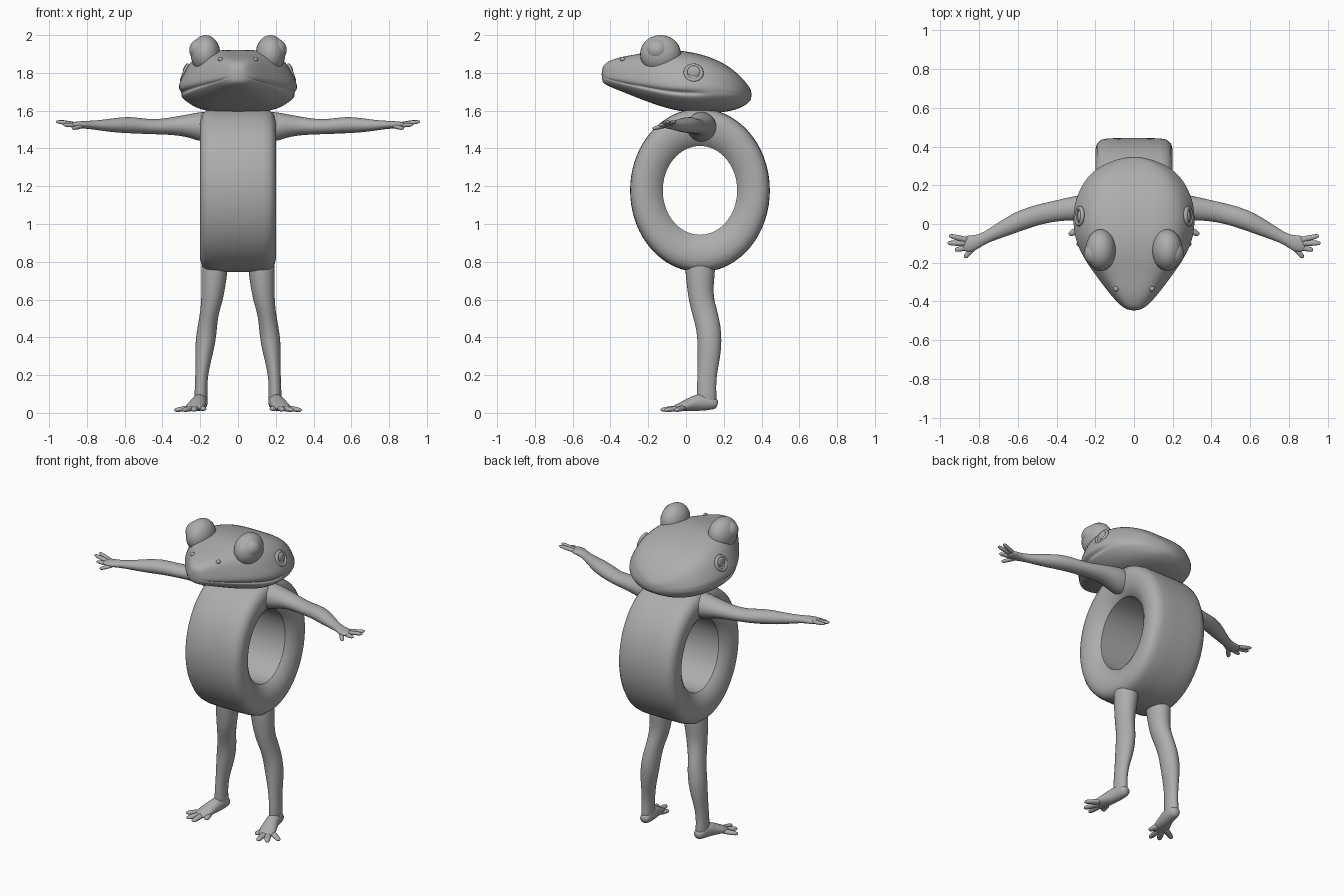
import bpy, bmesh, math
from mathutils import Vector

skin = bpy.data.materials.new("plain grey")
skin.diffuse_color = (0.42, 0.42, 0.42, 1)


def finish(name, bm, mirror=False, subsurf=0, angle=180):
    """Turn a bmesh into a smooth, optionally mirrored object."""
    bmesh.ops.recalc_face_normals(bm, faces=bm.faces)
    me = bpy.data.meshes.new(name)
    bm.to_mesh(me)
    bm.free()
    me.materials.append(skin)
    me.shade_smooth()
    if angle < 180:
        me.set_sharp_from_angle(angle=math.radians(angle))
    ob = bpy.data.objects.new(name, me)
    bpy.context.collection.objects.link(ob)
    if mirror:
        ob.modifiers.new("mirror", 'MIRROR').use_mirror_merge = False
    if subsurf:
        m = ob.modifiers.new("smooth", 'SUBSURF')
        m.levels = m.render_levels = subsurf
    return ob


def loft(bm, rings, caps=True):
    """Skin closed rings of points; without caps the rings close into a loop."""
    vs = [[bm.verts.new(p) for p in r] for r in rings]
    n = len(vs[0])
    pairs = list(zip(vs, vs[1:])) + ([] if caps else [(vs[-1], vs[0])])
    for a, b in pairs:
        for i in range(n):
            j = (i + 1) % n
            bm.faces.new((a[i], a[j], b[j], b[i]))
    if caps:
        bm.faces.new(vs[0])
        bm.faces.new(vs[-1])


def tube(bm, path, up=(0, 0, 1), n=14):
    """Oval tube through (x, y, z, half width, half height) points."""
    pts = [Vector(p[:3]) for p in path]
    rings = []
    for i, p in enumerate(path):
        t = (pts[min(i + 1, len(pts) - 1)] - pts[max(i - 1, 0)]).normalized()
        u = t.cross(Vector(up)).normalized()
        v = u.cross(t)
        rings.append([pts[i] + u * p[3] * math.cos(k * math.tau / n)
                      + v * p[4] * math.sin(k * math.tau / n) for k in range(n)])
    loft(bm, rings)


def ball(name, c, r):
    """Mirrored ellipsoid."""
    bm = bmesh.new()
    bmesh.ops.create_uvsphere(bm, u_segments=28, v_segments=18, radius=1)
    for v in bm.verts:
        v.co = Vector(c) + Vector([v.co[i] * r[i] for i in range(3)])
    finish(name, bm, mirror=True)


def ring(name, c, normal, major, minor):
    """Mirrored thin ring facing along normal."""
    rot = Vector((0, 0, 1)).rotation_difference(Vector(normal))
    bm = bmesh.new()
    rings = []
    for i in range(28):
        a = i * math.tau / 28
        rings.append([Vector(c) + rot @ Vector((
            (major + minor * math.cos(b)) * math.cos(a),
            (major + minor * math.cos(b)) * math.sin(a),
            minor * math.sin(b))) for b in [k * math.tau / 8 for k in range(8)]])
    loft(bm, rings, caps=False)
    finish(name, bm, mirror=True)


# Ring body: rounded tyre profile (x, 0 inner .. 1 outer) swept round an oval
half = [(0.06, 0), (0.15, 0), (0.166, 0.08), (0.187, 0.25), (0.198, 0.45),
        (0.2, 0.66), (0.191, 0.84), (0.168, 0.95), (0.135, 0.99), (0.06, 1)]
profile = half + [(-x, t) for x, t in reversed(half)]
bm = bmesh.new()
rings = []
for i in range(72):
    a = i * math.tau / 72
    rings.append([(x, 0.074 + (0.197 + 0.173 * t) * math.cos(a),
                   1.178 + (0.235 + 0.198 * t) * math.sin(a)) for x, t in profile])
loft(bm, rings, caps=False)
finish("ring_body", bm, angle=38)

# Head: sections (y, half width, bottom, widest height, top), nose to nape
sections = [(-0.447, 0.025, 1.755, 1.79, 1.825), (-0.425, 0.07, 1.735, 1.775, 1.86),
            (-0.35, 0.135, 1.705, 1.76, 1.888), (-0.27, 0.195, 1.672, 1.745, 1.90),
            (-0.18, 0.26, 1.638, 1.73, 1.922), (-0.08, 0.308, 1.605, 1.715, 1.93),
            (0.02, 0.318, 1.588, 1.71, 1.917), (0.12, 0.308, 1.583, 1.71, 1.893),
            (0.22, 0.262, 1.593, 1.70, 1.845), (0.29, 0.195, 1.613, 1.69, 1.785),
            (0.33, 0.105, 1.64, 1.685, 1.735), (0.347, 0.03, 1.66, 1.685, 1.705)]
side = [(0.4, -0.97), (0.72, -0.78), (0.9, -0.45), (0.97, -0.25), (0.9, -0.14),
        (0.99, -0.03), (1.0, 0.12), (0.93, 0.36), (0.85, 0.6), (0.7, 0.86), (0.38, 0.98)]
bm = bmesh.new()
rings = []
for y, w, zb, zm, zt in sections:
    def pt(u, v):
        if v == -0.14 and y > 0.05:      # mouth groove ends at the cheek
            u = 0.99
        return (w * u, y, zm + v * ((zt - zm) if v > 0 else (zm - zb)))
    right = [pt(u, v) for u, v in side]
    rings.append([pt(0, -1)] + right + [pt(0, 0.97)]
                 + [(-x, yy, z) for x, yy, z in reversed(right)])
loft(bm, rings)
finish("head", bm, subsurf=2)

# Eyes, brows, ears, nostrils
ball("brow", (0.172, -0.135, 1.9), (0.078, 0.108, 0.1))
ball("eyeball", (0.196, -0.152, 1.922), (0.062, 0.064, 0.06))
ring("eyelid", (0.212, -0.157, 1.917), (0.9, -0.3, 0.15), 0.06, 0.011)
ring("eardrum_rim", (0.281, 0.04, 1.80), (0.93, 0.05, 0.35), 0.042, 0.011)
ball("eardrum", (0.278, 0.04, 1.80), (0.014, 0.038, 0.038))
ball("nostril", (0.093, -0.335, 1.872), (0.013, 0.014, 0.012))

# Arms, spread sideways
bm = bmesh.new()
tube(bm, [(0.08, 0.08, 1.51, 0.07, 0.08), (0.19, 0.082, 1.515, 0.085, 0.085),
          (0.25, 0.082, 1.52, 0.075, 0.065), (0.32, 0.08, 1.52, 0.062, 0.052),
          (0.40, 0.068, 1.515, 0.055, 0.042), (0.48, 0.052, 1.515, 0.053, 0.04),
          (0.57, 0.025, 1.525, 0.054, 0.046), (0.65, -0.012, 1.523, 0.047, 0.04),
          (0.73, -0.052, 1.522, 0.034, 0.028), (0.79, -0.082, 1.525, 0.029, 0.022),
          (0.83, -0.098, 1.525, 0.043, 0.02), (0.865, -0.105, 1.526, 0.045, 0.016),
          (0.885, -0.1, 1.527, 0.03, 0.01)])
finish("arm", bm, mirror=True, subsurf=1)

# Fingers: root to tip
bm = bmesh.new()
for root, tip in [((0.85, -0.085, 1.526), (0.957, -0.06, 1.545)),
                  ((0.86, -0.1, 1.527), (0.965, -0.098, 1.543)),
                  ((0.85, -0.118, 1.522), (0.925, -0.135, 1.525)),
                  ((0.82, -0.11, 1.52), (0.875, -0.175, 1.505))]:
    a, b = Vector(root), Vector(tip)
    tube(bm, [(*a.lerp(b, f), r, r * 0.8) for f, r in
              [(0, 0.017), (0.4, 0.015), (0.75, 0.014), (0.93, 0.011), (1, 0.004)]], n=10)
finish("fingers", bm, mirror=True, subsurf=1)

# Legs, hip to ankle
bm = bmesh.new()
tube(bm, [(0.115, 0.075, 0.86, 0.07, 0.08), (0.125, 0.075, 0.76, 0.073, 0.083),
          (0.13, 0.075, 0.68, 0.066, 0.073), (0.137, 0.08, 0.6, 0.059, 0.068),
          (0.152, 0.1, 0.53, 0.049, 0.068), (0.163, 0.12, 0.45, 0.053, 0.067),
          (0.172, 0.125, 0.38, 0.055, 0.066), (0.182, 0.122, 0.3, 0.046, 0.062),
          (0.192, 0.112, 0.21, 0.034, 0.052), (0.196, 0.108, 0.13, 0.034, 0.052),
          (0.196, 0.11, 0.07, 0.036, 0.055), (0.196, 0.11, 0.035, 0.032, 0.05)],
     up=(0, 1, 0))
finish("leg", bm, mirror=True, subsurf=1)

# Feet, splayed outward
bm = bmesh.new()
tube(bm, [(0.19, 0.168, 0.045, 0.022, 0.02), (0.193, 0.15, 0.05, 0.034, 0.034),
          (0.198, 0.09, 0.06, 0.04, 0.05), (0.21, 0.04, 0.05, 0.043, 0.042),
          (0.225, -0.01, 0.036, 0.053, 0.028), (0.237, -0.05, 0.026, 0.05, 0.018),
          (0.243, -0.068, 0.022, 0.03, 0.01)])
finish("foot", bm, mirror=True, subsurf=1)

# Toes
bm = bmesh.new()
for root, tip in [((0.245, -0.01, 0.028), (0.337, -0.055, 0.014)),
                  ((0.24, -0.03, 0.026), (0.29, -0.115, 0.014)),
                  ((0.225, -0.04, 0.025), (0.235, -0.135, 0.016)),
                  ((0.2, -0.01, 0.028), (0.178, -0.075, 0.02))]:
    a, b = Vector(root), Vector(tip)
    tube(bm, [(*a.lerp(b, f), r, r * 0.75) for f, r in
              [(0, 0.024), (0.4, 0.02), (0.75, 0.018), (0.93, 0.014), (1, 0.005)]], n=10)
finish("toes", bm, mirror=True, subsurf=1)
